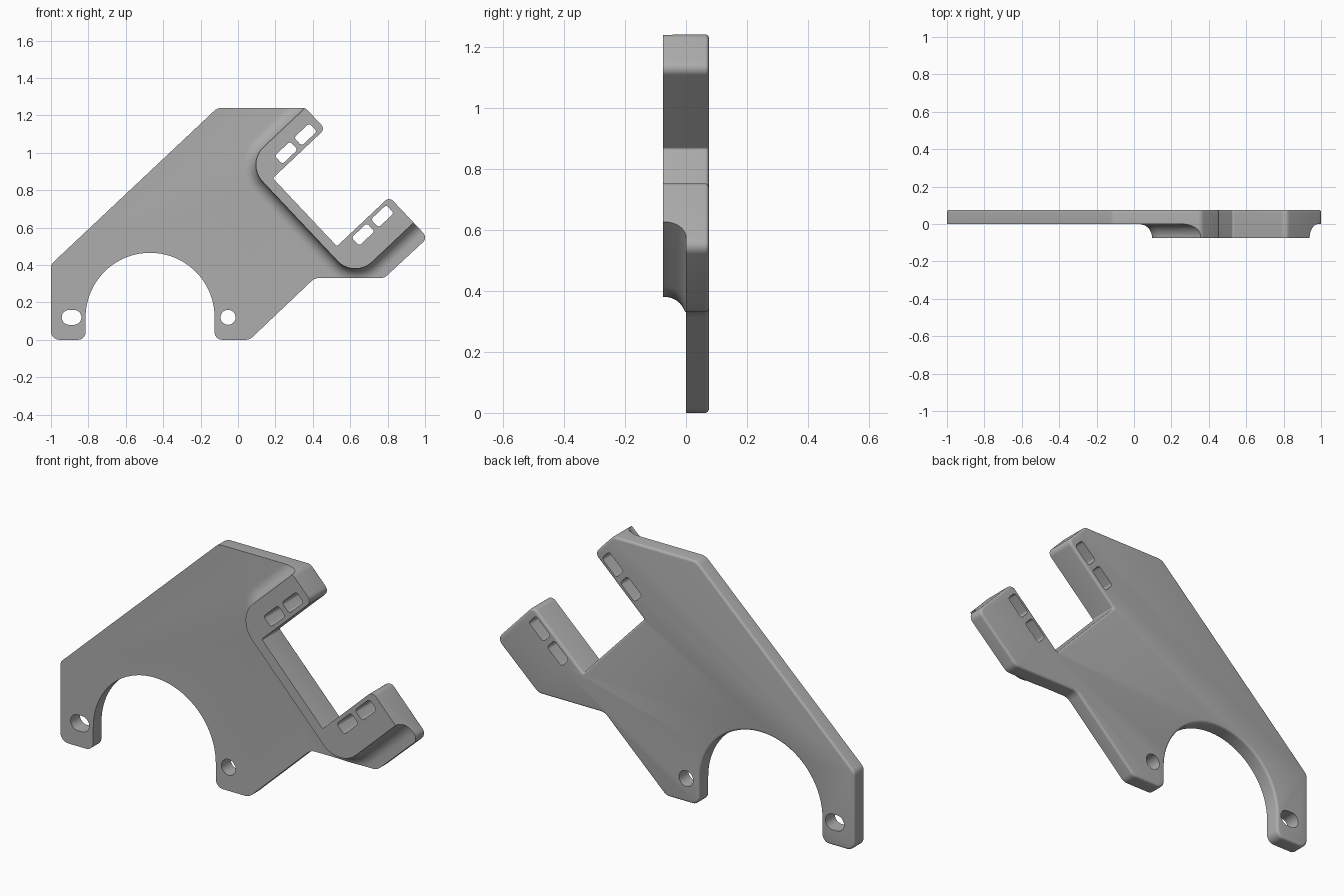
import bpy, bmesh
from math import sin, cos, pi, radians
from mathutils import Vector

cube = bpy.data.objects.get("Cube")
if cube:
    bpy.data.objects.remove(cube)

BACK, FRONT = 0.075, -0.075
TILT = radians(43.3)
U = Vector((cos(TILT), sin(TILT)))      # along the fork arms
V = Vector((sin(TILT), -cos(TILT)))     # across the fork
ORIGIN = Vector((0.186, 0.864))         # inner corner of the fork


def fork(u, v):
    return ORIGIN + U * u + V * v


def rounded(corners, steps=8):
    """Turn (point, radius) corners into a smooth counter-clockwise outline."""
    pts = []
    for i, (p, r) in enumerate(corners):
        p = Vector(p)
        if r == 0:
            pts.append(p)
            continue
        a = (Vector(corners[i - 1][0]) - p).normalized()
        b = (Vector(corners[(i + 1) % len(corners)][0]) - p).normalized()
        half = a.angle(b) / 2
        mid = (a + b).normalized()
        center = p + mid * (r / sin(half))
        sweep = pi / 2 - half
        side = Vector((-mid.y, mid.x))
        if side.dot(a) < 0:
            side = -side
        for k in range(steps + 1):
            t = sweep * (1 - 2 * k / steps)
            pts.append(center + (side * sin(t) - mid * cos(t)) * r)
    area = sum(pts[i - 1].cross(pts[i]) for i in range(len(pts)))
    return pts if area > 0 else pts[::-1]


def offset(pts, d):
    """Grow (or shrink) an outline by d."""
    out = []
    for i, p in enumerate(pts):
        e1 = (p - pts[i - 1]).normalized()
        e2 = (pts[(i + 1) % len(pts)] - p).normalized()
        n1, n2 = Vector((e1.y, -e1.x)), Vector((e2.y, -e2.x))
        out.append(p + (n1 + n2) * (d / (1 + n1.dot(n2))))
    return out


def loft(name, pts, levels):
    """Solid through copies of an outline; levels are (depth, growth)."""
    bm = bmesh.new()
    rings = [[bm.verts.new((q.x, y, q.y)) for q in offset(pts, d)]
             for y, d in levels]
    n = len(pts)
    for lo, hi in zip(rings, rings[1:]):
        for i in range(n):
            j = (i + 1) % n
            bm.faces.new((lo[i], lo[j], hi[j], hi[i]))
    bm.faces.new(rings[0])
    bm.faces.new(rings[-1])
    bmesh.ops.recalc_face_normals(bm, faces=bm.faces)
    mesh = bpy.data.meshes.new(name)
    bm.to_mesh(mesh)
    bm.free()
    obj = bpy.data.objects.new(name, mesh)
    bpy.context.collection.objects.link(obj)
    return obj


def combine(obj, tool, operation):
    mod = obj.modifiers.new("cut", 'BOOLEAN')
    mod.operation, mod.object, mod.solver = operation, tool, 'EXACT'
    bpy.ops.object.select_all(action='DESELECT')
    obj.select_set(True)
    bpy.context.view_layer.objects.active = obj
    bpy.ops.object.modifier_apply(modifier=mod.name)
    bpy.data.objects.remove(tool)


# Plate outline with the arch between the two feet and the tilted fork notch
arch = [((-0.47 + 0.345 * cos(pi * k / 40), 0.12 + 0.345 * sin(pi * k / 40)), 0)
        for k in range(41)]
outline = rounded([
    ((-1, 0.403), 0.04), ((-0.11, 1.24), 0.06), ((0.36, 1.24), 0.04),
    (fork(0.385, 0), 0.03), (fork(0, 0), 0.008),
    (fork(0, 0.5), 0.008), (fork(0.385, 0.5), 0.03),
    (fork(0.385, 0.8), 0.035), ((0.782, 0.33), 0.05), ((0.41, 0.33), 0.06),
    ((0.062, 0), 0.05), ((-0.125, 0), 0.04), *arch,
    ((-0.815, 0), 0.04), ((-1, 0), 0.045)])

# Stock: a slab carrying the raised fork pad with its hollow fillet
slab = [Vector(p) for p in ((-2, -1), (2, -1), (2, 2), (-2, 2))]
bracket = loft("bracket_plate", slab, [(0, 0), (0.2, 0)])
pad = rounded([(fork(-0.052, -0.155), 0.13), (fork(-0.052, 0.69), 0.13),
               (fork(0.7, 0.69), 0), (fork(0.7, -0.155), 0)], 14)
R = 0.07
curve = [(R * (sin(a) - 1), R * (1 - cos(a)))
         for a in (pi / 2 * k / 10 for k in range(11))]
combine(bracket, loft("pad", pad, [(FRONT, 0)] + curve + [(0.03, R)]), 'UNION')

# Trim the stock to the outline, with a softened back edge
B = 0.012
soft = [(BACK - B + B * sin(a), B * (cos(a) - 1))
        for a in (pi / 2 * k / 4 for k in range(5))]
combine(bracket, loft("trim", outline, [(-0.2, 0)] + soft), 'INTERSECT')


def through_hole(center, along, length, width, radius):
    c, a = Vector(center), along * (length / 2)
    b = Vector((-along.y, along.x)) * (width / 2)
    pts = rounded([(c - a - b, radius), (c + a - b, radius),
                   (c + a + b, radius), (c - a + b, radius)])
    combine(bracket, loft("hole", pts, [(-0.3, 0), (0.3, 0)]), 'DIFFERENCE')


# Foot holes: one round, one elongated
X = Vector((1, 0))
through_hole((-0.053, 0.12), X, 0.08, 0.08, 0.0399)
through_hole((-0.89, 0.12), X, 0.105, 0.08, 0.0399)

# Two slots in each fork arm
for v in (-0.05, 0.55):
    for u in (0.145, 0.287):
        through_hole(fork(u, v), U, 0.112, 0.06, 0.014)

# Single grey finish
grey = bpy.data.materials.new("mid_grey")
grey.use_nodes = True
color = (0.42, 0.42, 0.42, 1)
grey.diffuse_color = color
grey.node_tree.nodes["Principled BSDF"].inputs["Base Color"].default_value = color
bracket.data.materials.clear()
bracket.data.materials.append(grey)
bpy.ops.object.shade_smooth_by_angle(angle=radians(30))
